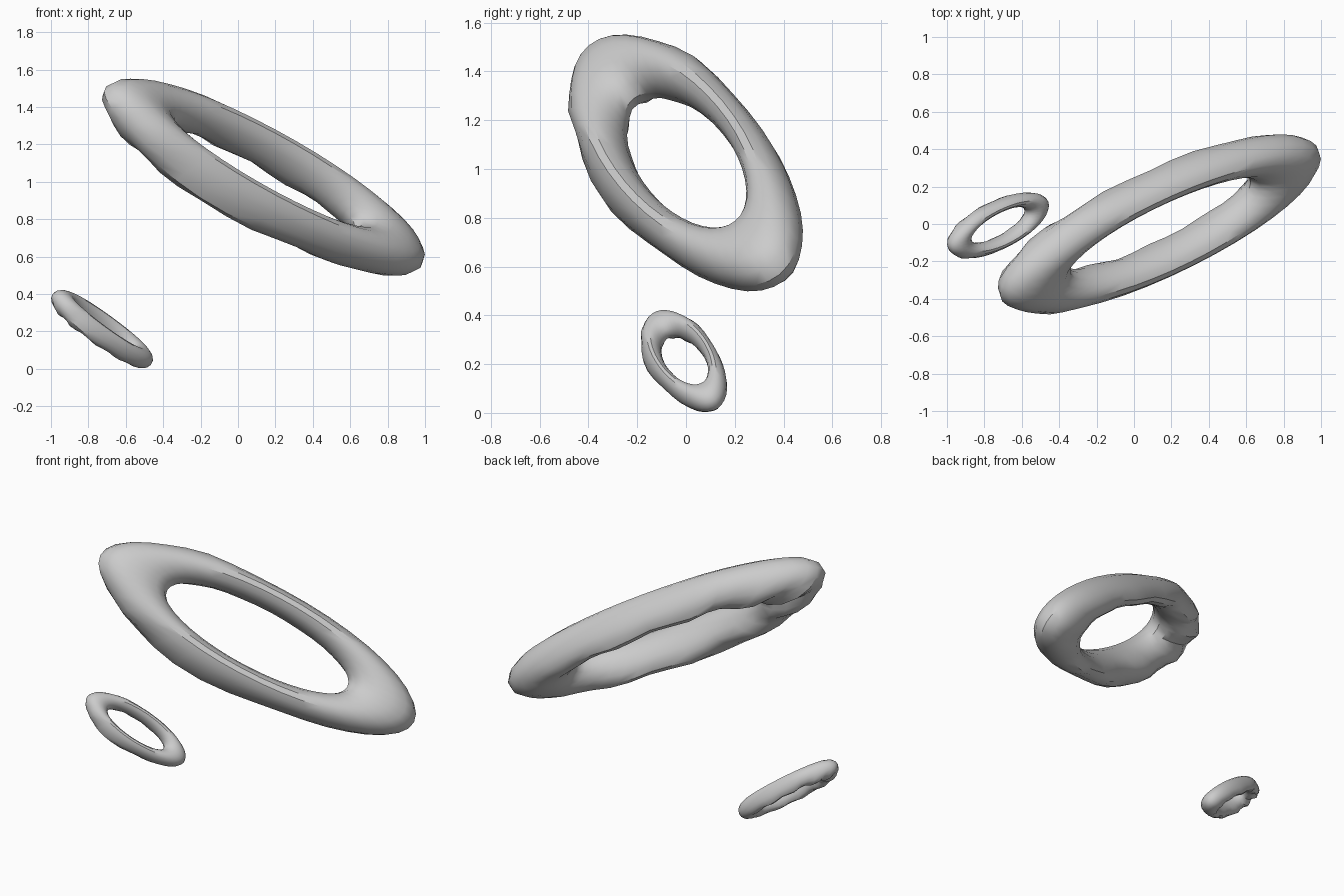
import bpy, math
from mathutils import Vector

cube = bpy.data.objects.get("Cube")
if cube:
    bpy.data.objects.remove(cube)

# Stone grey material
grey = bpy.data.materials.new("stone_grey")
grey.use_nodes = True
colour = (0.6, 0.6, 0.6, 1)
grey.diffuse_color = colour
grey.node_tree.nodes["Principled BSDF"].inputs["Base Color"].default_value = colour

TUBE = 0.27
AROUND, SIDES = 40, 14


def bump(t, p, at_t, at_p, width):
    """Soft local swelling on the tube."""
    turn = math.remainder(p - at_p, math.tau)
    return math.exp(-((t - at_t) / width) ** 2 - (turn / 0.9) ** 2)


def ring_point(t, p, long_axis, short_axis, thick):
    """Point on the oval ring, with worn lumps on its underside."""
    under = max(0, -math.sin(p)) ** 1.5 * (0.6 - 0.4 * math.cos(t))
    wear = (0.16 * math.sin(11 * t) + 0.08 * math.sin(5 * t + 1)) * under
    lump = bump(t, p, 4.45, -0.5, 0.38)
    chip = bump(t, p, 3.9, 0.2, 0.12)
    hump = bump(t, p, 2.05, 0.1, 0.22)
    radius = 1 + TUBE * math.cos(p) * (1 + 0.4 * wear) + 0.2 * lump + 0.05 * chip + 0.07 * hump
    height = math.sin(p) * (1 + wear) - 0.15 * lump
    return radius * (long_axis * math.cos(t) + short_axis * math.sin(t)) + thick * height


def make_ring(name, centre, long_axis, short_axis, thickness):
    long_axis, short_axis = Vector(long_axis), Vector(short_axis)
    thick = long_axis.cross(short_axis).normalized() * thickness
    verts = [ring_point(math.tau * i / AROUND, math.tau * j / SIDES, long_axis, short_axis, thick)
             for i in range(AROUND) for j in range(SIDES)]
    faces = []
    for i in range(AROUND):
        k = (i + 1) % AROUND
        for j in range(SIDES):
            m = (j + 1) % SIDES
            faces.append((i * SIDES + j, k * SIDES + j, k * SIDES + m, i * SIDES + m))
    mesh = bpy.data.meshes.new(name)
    mesh.from_pydata(verts, [], faces)
    mesh.materials.append(grey)
    ring = bpy.data.objects.new(name, mesh)
    ring.location = centre
    bpy.context.collection.objects.link(ring)
    bpy.ops.object.select_all(action='DESELECT')
    ring.select_set(True)
    bpy.context.view_layer.objects.active = ring
    bpy.ops.object.shade_smooth_by_angle(angle=math.radians(35))


make_ring("large_ring", (0.135, 0.003, 1.025), (0.67, 0.3, -0.36), (0, 0.2, 0.165), 0.125)
make_ring("small_ring", (-0.727, -0.005, 0.2125), (0.207, 0.09, -0.148), (0, 0.1, 0.037), 0.055)
